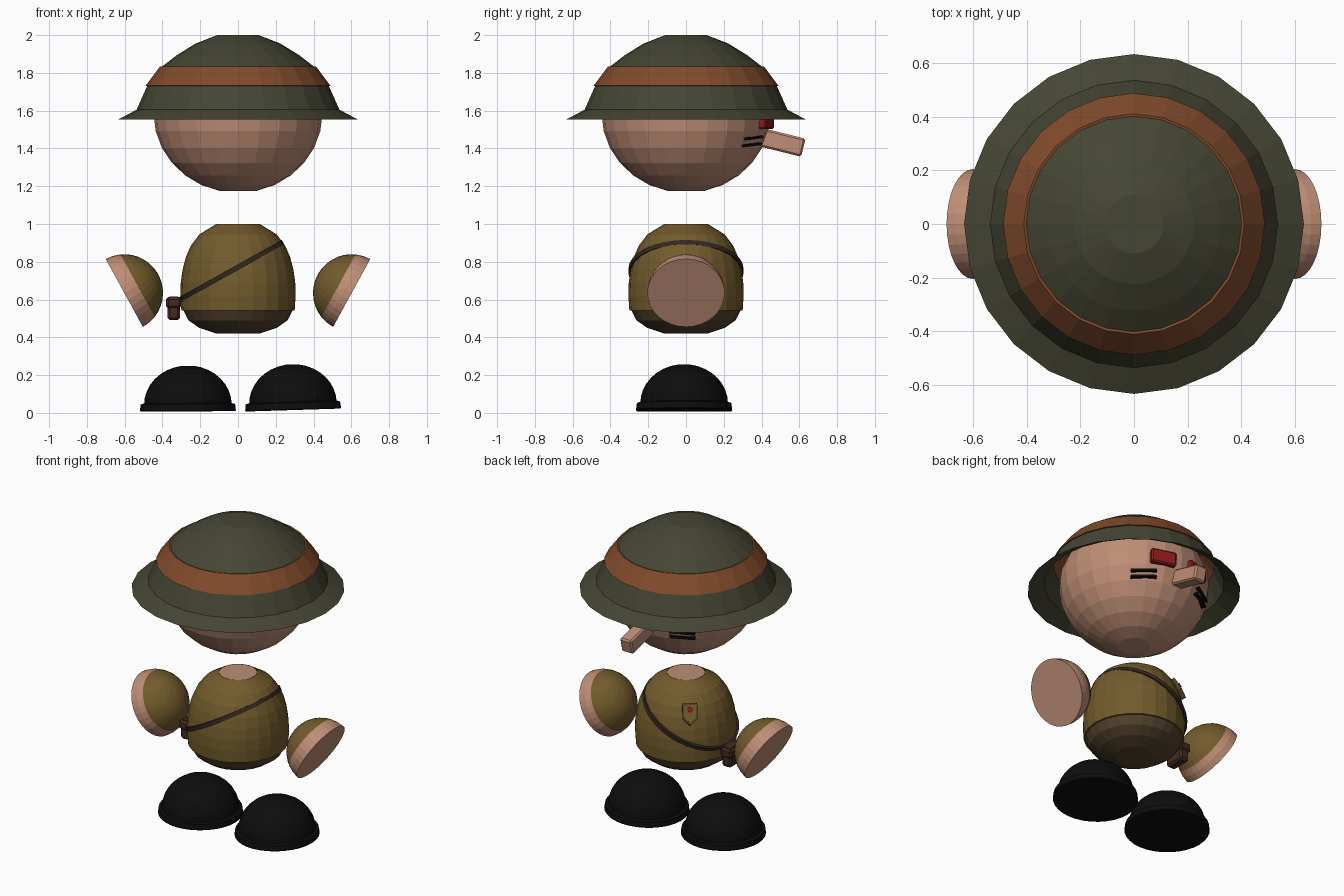
import bpy, bmesh, math
from math import sin, cos, pi, radians
from mathutils import Matrix, Vector, Euler

if "Cube" in bpy.data.objects:
    bpy.data.objects.remove(bpy.data.objects["Cube"])


def mat(name, r, g, b):
    m = bpy.data.materials.new(name)
    m.diffuse_color = (r, g, b, 1)
    m.use_nodes = True
    m.node_tree.nodes["Principled BSDF"].inputs["Base Color"].default_value = m.diffuse_color
    return m


SKIN = mat("skin", .52, .27, .18)
GREEN = mat("helmet_green", .06, .06, .035)
RUST = mat("rust_band", .22, .07, .025)
COAT = mat("coat_brown", .17, .105, .025)
TROUSER = mat("trouser_brown", .085, .055, .025)
LEATHER = mat("leather", .035, .02, .015)
POUCH = mat("pouch_brown", .06, .022, .014)
BLACK = mat("black", .004, .004, .004)
RED = mat("red", .28, .01, .012)


def finish(name, bm, m, matrix=None):
    bmesh.ops.recalc_face_normals(bm, faces=bm.faces)
    me = bpy.data.meshes.new(name)
    bm.to_mesh(me)
    bm.free()
    me.materials.append(m)
    ob = bpy.data.objects.new(name, me)
    bpy.context.collection.objects.link(ob)
    if matrix:
        ob.matrix_world = matrix
    return ob


def lathe(name, profile, m, seg=24, start=True, end=True, matrix=None, loop=False):
    """Revolve (radius, z) points about z, with optional flat end caps."""
    bm = bmesh.new()
    rings = [[bm.verts.new((r * cos(2 * pi * i / seg), r * sin(2 * pi * i / seg), z))
              for i in range(seg)] for r, z in profile]
    pairs = list(zip(rings, rings[1:])) + ([(rings[-1], rings[0])] if loop else [])
    for a, b in pairs:
        for i in range(seg):
            j = (i + 1) % seg
            bm.faces.new((a[i], a[j], b[j], b[i]))
    if start and not loop:
        bm.faces.new(rings[0])
    if end and not loop:
        bm.faces.new(rings[-1])
    return finish(name, bm, m, matrix)


def box(name, size, loc, m, rot=(0, 0, 0), bevel=0):
    bm = bmesh.new()
    bmesh.ops.create_cube(bm, size=1, matrix=Matrix.Diagonal((*size, 1)))
    if bevel:
        bmesh.ops.bevel(bm, geom=bm.edges[:], offset=bevel, segments=1, affect='EDGES')
    return finish(name, bm, m, Matrix.Translation(loc) @ Euler(rot).to_matrix().to_4x4())


def prism(name, outline, depth, m, matrix):
    """Extrude an xz outline towards +y."""
    bm = bmesh.new()
    f = bm.faces.new([bm.verts.new((x, 0, z)) for x, z in outline])
    new = bmesh.ops.extrude_face_region(bm, geom=[f])["geom"]
    bmesh.ops.translate(bm, vec=(0, depth, 0),
                        verts=[v for v in new if isinstance(v, bmesh.types.BMVert)])
    return finish(name, bm, m, matrix)


# Head: rounded, flat at the chin
head = []
for k in range(1, 14):
    a = pi * k / 14
    head.append((.447 * sin(a), 1.585 - (.42 if k < 7 else .37) * cos(a)))
lathe("head", head, SKIN)

# Helmet and its band
lathe("helmet", [(.635, 1.553), (.537, 1.605), (.48, 1.733), (.403, 1.833),
                 (.325, 1.893), (.225, 1.955), (.11, 2.0)], GREEN, start=False)
lathe("helmet_band", [(.48, 1.73), (.489, 1.732), (.412, 1.835), (.402, 1.833)],
      RUST, loop=True)

# Face on the +y side
box("nose", (.085, .26, .098), (0, .495, 1.435), SKIN, (radians(-14), 0, 0), .01)
for side, s in (("left", -1), ("right", 1)):
    def on_head(angle, radius, z):
        return (s * radius * sin(angle), radius * cos(angle), z)
    t = radians(17)
    box(side + "_eye", (.16, .05, .09), on_head(t, .44, 1.548), RED,
        (0, 0, -s * t), .008)
    t = radians(32)
    for n, z, r in (("upper", 1.456, .421), ("lower", 1.42, .41)):
        box(f"{side}_{n}_cheek_mark", (.155, .03, .013), on_head(t, r, z), BLACK,
            (0, s * radians(4), -s * t))

# Torso: coat, neck disc and trousers
lathe("coat", [(.3, .543), (.305, .62), (.303, .69), (.293, .76), (.276, .825),
               (.25, .885), (.205, .945), (.115, 1.0)], COAT, end=False)
lathe("neck", [(.113, .98), (.113, 1.0)], SKIN)
lathe("trousers", [(.115, .42), (.205, .45), (.262, .49), (.29, .545)], TROUSER)

# Shoulder strap: a flat tilted ring
bm = bmesh.new()
centre = Vector((-.035, 0, .752))
along = Vector((.265, 0, .148))
normal = along.cross(Vector((0, 1, 0))).normalized()
rings = []
for i in range(32):
    a = 2 * pi * i / 32
    out = along * cos(a) + Vector((0, .296, 0)) * sin(a)
    rings.append([bm.verts.new(centre + out * k + normal * h)
                  for k, h in ((.93, -.013), (1.03, -.013), (1.03, .013), (.93, .013))])
for a, b in zip(rings, rings[1:] + rings[:1]):
    for i in range(4):
        j = (i + 1) % 4
        bm.faces.new((a[i], a[j], b[j], b[i]))
finish("shoulder_strap", bm, LEATHER)

# Pouch hanging on the strap
box("pouch", (.066, .14, .125), (-.34, 0, .553), POUCH, bevel=.012)
box("pouch_flap", (.08, .155, .06), (-.341, 0, .583), POUCH, bevel=.012)

# Chest badge on the coat
badge = (Matrix.Rotation(radians(40), 4, 'Z') @ Matrix.Translation((0, .255, .845))
         @ Matrix.Rotation(radians(28), 4, 'X'))
shield = [(-.045, .06), (.045, .06), (.045, -.03), (0, -.075), (-.045, -.03)]
prism("badge", shield, .028, TROUSER, badge)
prism("badge_face", [(x * .8, z * .8) for x, z in shield], .031, COAT, badge)
prism("badge_dot", [(.016 * cos(pi * i / 4), .022 + .016 * sin(pi * i / 4))
                    for i in range(8)], .04, RED, badge)

# Arms: half balls, flat hand side turned outwards
R = .205
for side, s in (("left", -1), ("right", 1)):
    axis = Vector((-s * .877, 0, .48))
    m = (Matrix.Translation((s * .602, 0, .635))
         @ axis.to_track_quat('Z', 'Y').to_matrix().to_4x4())
    split = radians(23)
    lathe(side + "_hand", [(R, 0), (R * cos(split / 2), R * sin(split / 2)),
                           (R * cos(split), R * sin(split))], SKIN, 32, matrix=m)
    sleeve = [split + (radians(88) - split) * k / 7 for k in range(8)]
    lathe(side + "_sleeve", [(R * cos(a), R * sin(a)) for a in sleeve], COAT, 32,
          start=False, matrix=m)

# Boots: dome on a round sole, right one slightly tipped
for side, x, z, tilt in (("left", -.265, 0.003, -.3), ("right", .292, .01, -1.8)):
    m = (Matrix.Translation((x, -.01, z)) @ Matrix.Rotation(radians(tilt), 4, 'Y'))
    lathe(side + "_sole", [(.25, .005), (.254, .01), (.25, .043), (.225, .05)],
          BLACK, 32, matrix=m)
    dome = [radians(82) * k / 8 for k in range(9)]
    lathe(side + "_boot", [(.232 * cos(a), .04 + .208 * sin(a)) for a in dome],
          BLACK, 32, matrix=m)
